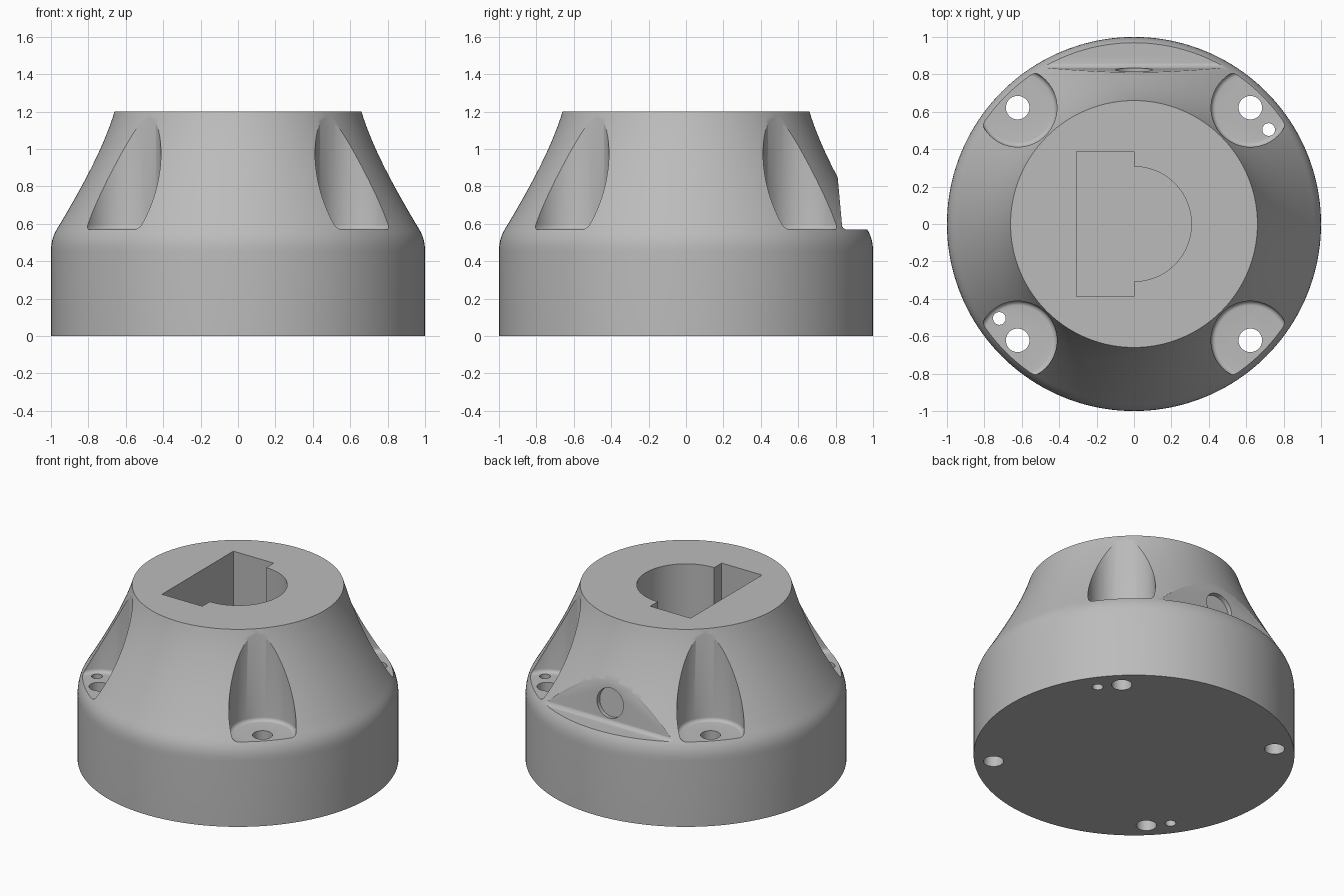
import bpy, bmesh, math
from mathutils import Vector, Matrix
from mathutils.geometry import interpolate_bezier

if "Cube" in bpy.data.objects:
    bpy.data.objects.remove(bpy.data.objects["Cube"], do_unlink=True)

grey = bpy.data.materials.new("plain_grey")
grey.use_nodes = True
grey.diffuse_color = (0.5, 0.5, 0.5, 1)
grey.node_tree.nodes["Principled BSDF"].inputs["Base Color"].default_value = (0.5, 0.5, 0.5, 1)


def finish(name, bm):
    bmesh.ops.recalc_face_normals(bm, faces=bm.faces)
    mesh = bpy.data.meshes.new(name)
    bm.to_mesh(mesh)
    bm.free()
    mesh.materials.append(grey)
    obj = bpy.data.objects.new(name, mesh)
    bpy.context.collection.objects.link(obj)
    return obj


def lathe(name, profile, segments, matrix=Matrix()):
    """Closed turned solid from (radius, z) points."""
    bm = bmesh.new()
    rings = []
    for r, z in profile:
        angles = [math.tau * i / segments for i in range(segments)]
        rings.append([bm.verts.new(matrix @ Vector((r * math.cos(a), r * math.sin(a), z)))
                      for a in angles])
    for low, high in zip(rings, rings[1:]):
        for i in range(segments):
            j = (i + 1) % segments
            bm.faces.new((low[i], low[j], high[j], high[i]))
    bm.faces.new(rings[0])
    bm.faces.new(rings[-1])
    return finish(name, bm)


def prism(name, outline, vector):
    """Outline of 3D points extruded along a vector."""
    bm = bmesh.new()
    face = bm.faces.new([bm.verts.new(p) for p in outline])
    new = bmesh.ops.extrude_face_region(bm, geom=[face])["geom"]
    bmesh.ops.translate(bm, vec=vector, verts=[v for v in new if isinstance(v, bmesh.types.BMVert)])
    return finish(name, bm)


def arc(cx, cy, r, start, end, steps):
    angles = [math.radians(start + (end - start) * i / steps) for i in range(steps + 1)]
    return [(cx + r * math.cos(a), cy + r * math.sin(a)) for a in angles]


def bezier(a, b, c, d, count):
    return [(p.x, p.y) for p in interpolate_bezier(*(Vector(v) for v in (a, b, c, d)), count)]


# Turned body: straight base, rounded shoulder, flared cone
shoulder = bezier((1, 0.45), (1, 0.53), (0.975, 0.56), (0.945, 0.61), 10)
cone = bezier((0.945, 0.61), (0.845, 0.78), (0.72, 1.0), (0.66, 1.2), 20)
body = lathe("hub_body", [(1, 0)] + shoulder + cone[1:], 160)


def cut(cutter):
    cutter.hide_render = True
    mod = body.modifiers.new("cut", "BOOLEAN")
    mod.operation = "DIFFERENCE"
    mod.solver = "EXACT"
    mod.object = cutter
    bpy.context.view_layer.objects.active = body
    bpy.ops.object.modifier_apply(modifier=mod.name)
    bpy.data.objects.remove(cutter, do_unlink=True)


FLOOR, FILLET = 0.57, 0.025

# Four bolt pockets with rounded floors, and their through holes
for sx in (-1, 1):
    for sy in (-1, 1):
        place = Matrix.Translation((0.622 * sx, 0.622 * sy, 0))
        rim = arc(0.21 - FILLET, FLOOR + FILLET, FILLET, -90, 0, 5)
        cut(lathe("pocket_cutter", rim + [(0.21, 1.5)], 72, place))
        cut(lathe("bolt_hole_cutter", [(0.063, -0.1), (0.063, 0.8)], 40, place))

# Two small dowel holes
for s in (-1, 1):
    place = Matrix.Translation((0.72 * s, 0.505 * s, 0))
    cut(lathe("dowel_hole_cutter", [(0.034, -0.1), (0.034, 0.8)], 32, place))

# Slightly leaning flat at the back, with a filleted step
step = [(1.2, FLOOR)] + arc(0.834 + FILLET, FLOOR + FILLET, FILLET, 270, 180, 5) + [(0.78, 1.19), (1.2, 1.19)]
cut(prism("back_flat_cutter", [(-1, y, z) for y, z in step], (2, 0, 0)))

# Shallow round recess in the back flat
lean = math.atan2(0.054, 0.595)
place = Matrix.Translation((0, 0.824, 0.7)) @ Matrix.Rotation(lean - math.pi / 2, 4, "X")
cut(lathe("recess_cutter", [(0.1, -0.03), (0.1, 0.06)], 48, place))

# Keyed bore: half round on the left, rectangle on the right
bore = arc(0, 0, 0.307, -90, 90, 40) + [(0, 0.388), (-0.307, 0.388), (-0.307, -0.388), (0, -0.388)]
cut(prism("bore_cutter", [(x, y, 0.4) for x, y in bore], (0, 0, 1)))

# Smooth shading with crisp machined edges
bpy.ops.object.select_all(action="DESELECT")
body.select_set(True)
bpy.context.view_layer.objects.active = body
bpy.ops.object.shade_smooth_by_angle(angle=math.radians(28))
